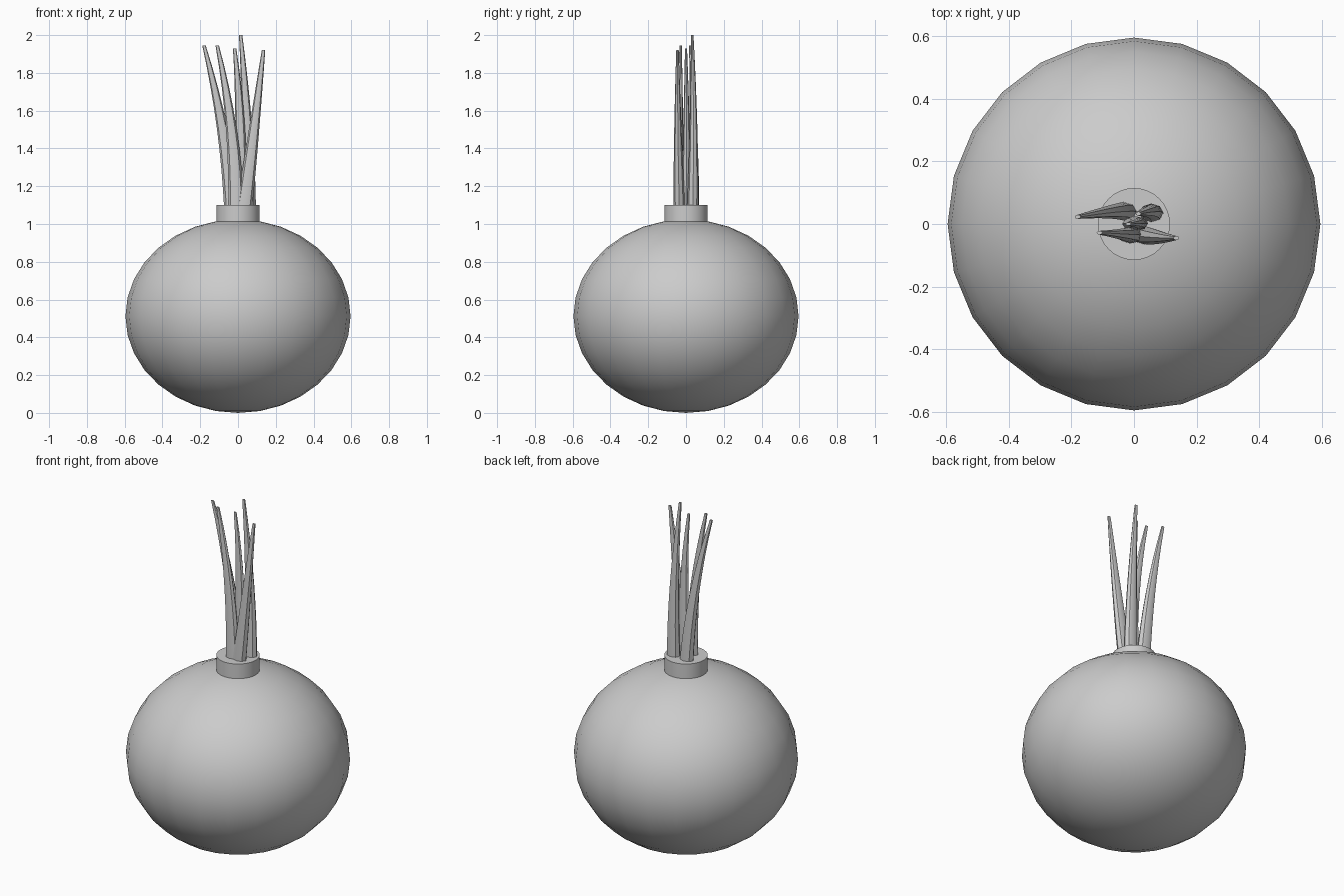
import bpy, bmesh, math
from mathutils import Vector

cube = bpy.data.objects.get("Cube")
if cube:
    bpy.data.objects.remove(cube)

# One plain grey for the whole vegetable
grey = bpy.data.materials.new("plain grey")
grey.use_nodes = True
grey.diffuse_color = (0.6, 0.6, 0.6, 1)
grey.node_tree.nodes["Principled BSDF"].inputs["Base Color"].default_value = (0.6, 0.6, 0.6, 1)


def finish(obj, name):
    obj.name = name
    obj.data.materials.append(grey)
    bpy.ops.object.select_all(action='DESELECT')
    obj.select_set(True)
    bpy.context.view_layer.objects.active = obj
    bpy.ops.object.shade_smooth_by_angle(angle=math.radians(40))


# Round, slightly squashed bulb
bpy.ops.mesh.primitive_uv_sphere_add(segments=24, ring_count=16, radius=1, location=(0, 0, 0.512))
bulb = bpy.context.object
bulb.scale = (0.596, 0.596, 0.512)
bpy.ops.object.transform_apply(location=False, rotation=False, scale=True)
finish(bulb, "bulb")

# Short neck collar
bpy.ops.mesh.primitive_cylinder_add(vertices=32, radius=0.115, depth=0.14, location=(0, 0, 1.03))
finish(bpy.context.object, "neck")


# Tapered shoot swept along a quadratic curve
def shoot(name, base, bend, tip, width, depth, sides=8, steps=8):
    p0, p1, p2 = Vector(base), Vector(bend), Vector(tip)
    bm = bmesh.new()
    rings = []
    for i in range(steps + 1):
        t = i / steps
        centre = p0 * (1 - t) ** 2 + p1 * 2 * t * (1 - t) + p2 * t * t
        size = 1 - 0.78 * t ** 1.3
        ring = []
        for k in range(sides):
            a = 2 * math.pi * k / sides
            ring.append(bm.verts.new(centre + Vector((width * math.cos(a), depth * math.sin(a), 0)) * size))
        rings.append(ring)
    for low, high in zip(rings, rings[1:]):
        for k in range(sides):
            n = (k + 1) % sides
            bm.faces.new((low[k], low[n], high[n], high[k]))
    bm.faces.new(rings[0][::-1])
    bm.faces.new(rings[-1])
    mesh = bpy.data.meshes.new(name)
    bm.to_mesh(mesh)
    bm.free()
    obj = bpy.data.objects.new(name, mesh)
    bpy.context.collection.objects.link(obj)
    finish(obj, name)


# Five shoots fanning out sideways
shoot("shoot_far_right", (-0.03, 0.04, 1.06), (-0.06, 0.045, 1.5), (-0.18, 0.023, 1.945), 0.042, 0.03)
shoot("shoot_front_right", (-0.01, -0.035, 1.06), (-0.01, -0.035, 1.5), (-0.11, -0.028, 1.945), 0.042, 0.028)
shoot("shoot_middle", (0.0, 0.0, 1.06), (0.03, 0.005, 1.5), (-0.018, 0.0, 1.93), 0.04, 0.025)
shoot("shoot_back_left", (0.055, 0.035, 1.06), (0.06, 0.045, 1.5), (0.014, 0.033, 2.0), 0.04, 0.03)
shoot("shoot_front_left", (0.03, -0.035, 1.06), (0.08, -0.045, 1.45), (0.135, -0.045, 1.92), 0.042, 0.03)
